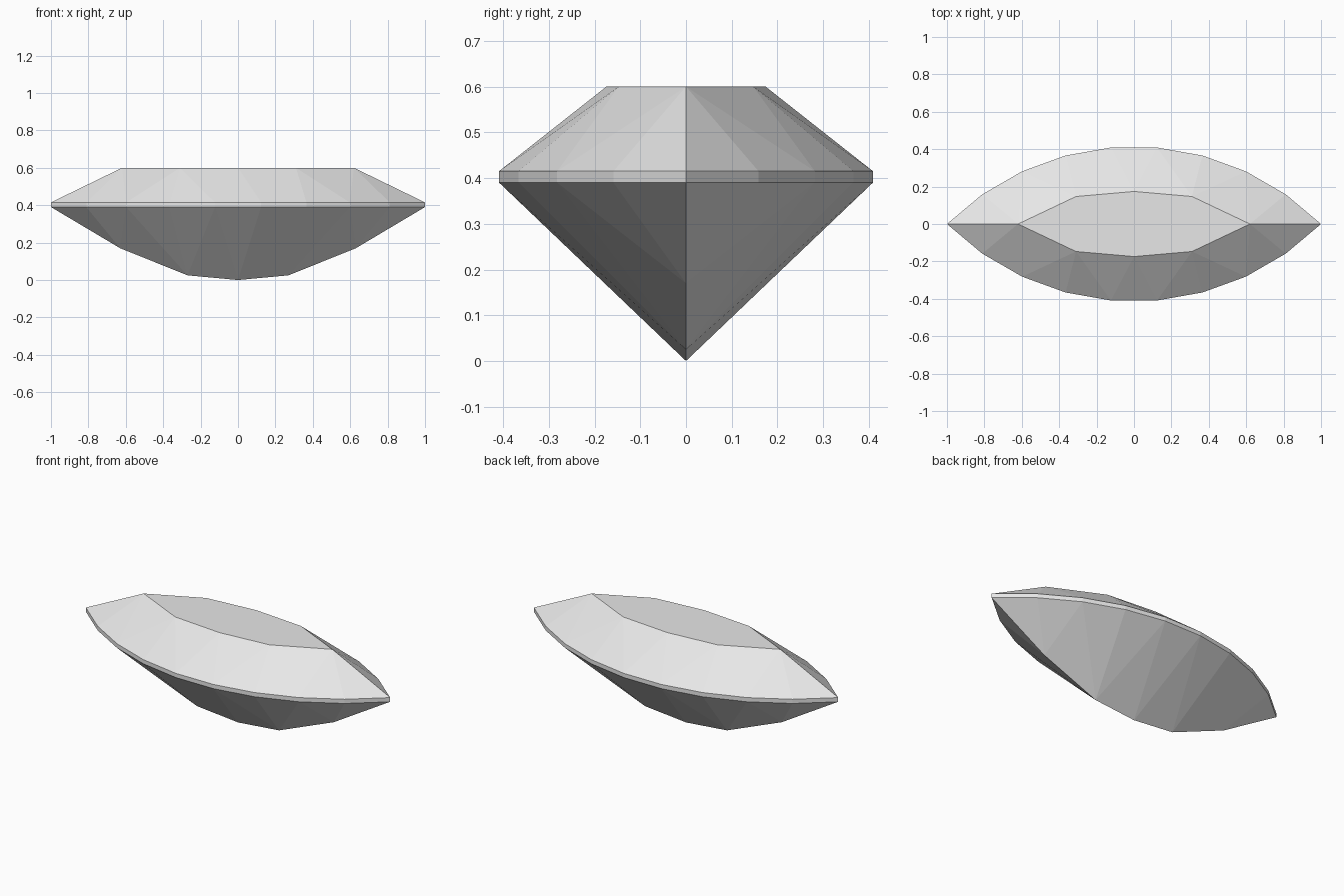
import bpy, bmesh
from math import sin, cos, radians, sqrt

cube = bpy.data.objects.get("Cube")
if cube:
    bpy.data.objects.remove(cube, do_unlink=True)

GIRDLE_LOW, GIRDLE_TOP, TABLE_Z = 0.39, 0.415, 0.6

# Pointed-oval outline: two quarter-circle arcs of nine segments each
R = sqrt(2)
arc = [(R * sin(radians(a)), R * cos(radians(a)) - 1) for a in range(-45, 46, 10)]
points = {(round(x, 4), round(s * y, 4), z)
          for x, y in arc for s in (-1, 1) for z in (GIRDLE_LOW, GIRDLE_TOP)}

# Flat table on top and curved keel below, mirrored to all sides
table = [(0.62, 0.0), (0.31, 0.147), (0.0, 0.174)]
keel = [(0.63, 0.17), (0.27, 0.025), (0.0, 0.0)]
for s in (-1, 1):
    points |= {(s * x, t * y, TABLE_Z) for x, y in table for t in (-1, 1)}
    points |= {(s * x, 0.0, z) for x, z in keel}

# Cut facets: convex skin over the outline, table and keel
bm = bmesh.new()
for p in sorted(points):
    bm.verts.new(p)
bmesh.ops.convex_hull(bm, input=bm.verts[:])
bmesh.ops.remove_doubles(bm, verts=bm.verts[:], dist=0.001)
bmesh.ops.dissolve_limit(bm, angle_limit=radians(0.2), verts=bm.verts[:], edges=bm.edges[:])
bmesh.ops.recalc_face_normals(bm, faces=bm.faces[:])

mesh = bpy.data.meshes.new("cut_gem")
bm.to_mesh(mesh)
bm.free()
gem = bpy.data.objects.new("cut_gem", mesh)
bpy.context.collection.objects.link(gem)

# Single light grey
colour = (0.8, 0.8, 0.8, 1)
mat = bpy.data.materials.new("light_grey")
mat.use_nodes = True
mat.diffuse_color = colour
mat.node_tree.nodes["Principled BSDF"].inputs["Base Color"].default_value = colour
mesh.materials.append(mat)
